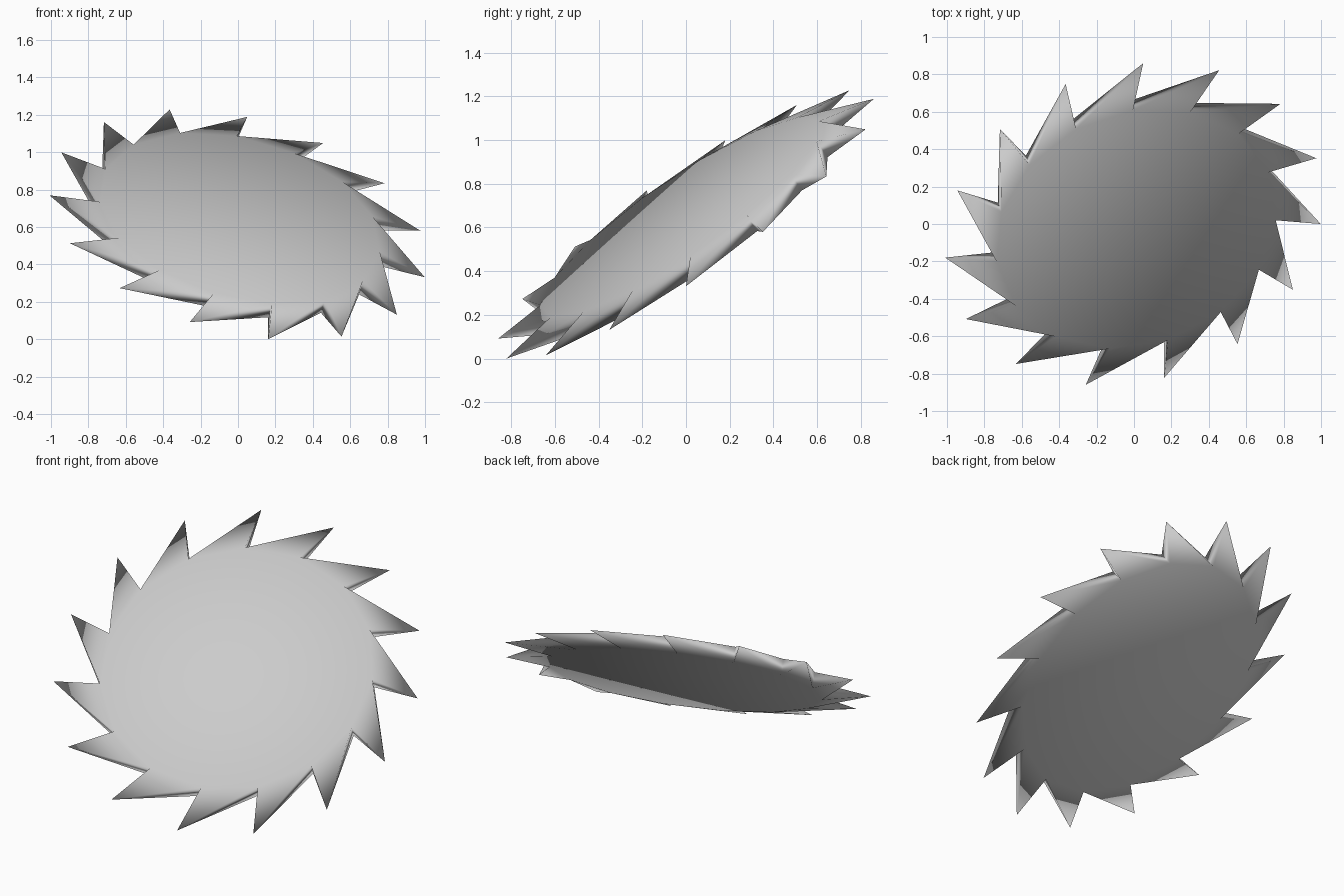
import bpy, bmesh
from math import radians, sin, cos, pi
from mathutils import Matrix, Vector

cube = bpy.data.objects.get("Cube")
if cube:
    bpy.data.objects.remove(cube)

TEETH = 15
TIP_RADIUS, ROOT_RADIUS = 1.037, 0.77
HALF_THICKNESS = 0.045
ROOT_ANGLE = radians(4)

steel = bpy.data.materials.new("steel_grey")
steel.use_nodes = True
grey = (0.6, 0.6, 0.6, 1)
steel.diffuse_color = grey
steel.node_tree.nodes["Principled BSDF"].inputs["Base Color"].default_value = grey

bm = bmesh.new()


def polar(radius, angle, height):
    return bm.verts.new((radius * cos(angle), radius * sin(angle), height))


def flat_side(height):
    """Flat disc fanned from its centre; returns its rim vertices."""
    centre = bm.verts.new((0, 0, height))
    rim = [polar(ROOT_RADIUS, ROOT_ANGLE + 2 * pi * i / TEETH, height)
           for i in range(TEETH)]
    for i in range(TEETH):
        bm.faces.new((centre, rim[i], rim[(i + 1) % TEETH]))
    return rim


front = flat_side(HALF_THICKNESS)
back = flat_side(-HALF_THICKNESS)

# Raked teeth, each tapering from the thick rim to a single overhanging point
for tooth in range(TEETH):
    tip = polar(TIP_RADIUS, 2 * pi * tooth / TEETH, 0)
    following = (tooth + 1) % TEETH
    for rim in (front, back):
        bm.faces.new((rim[tooth], tip, rim[following]))
    for root in (tooth, following):
        bm.faces.new((front[root], tip, back[root]))

bmesh.ops.recalc_face_normals(bm, faces=bm.faces)

# Tilt the blade and rest its lowest tooth on the ground
normal = Vector((0.28, -0.688, 1)).normalized()
across = Vector((1, 0, -0.28)).normalized()
upslope = normal.cross(across)
bm.transform(Matrix((across, upslope, normal)).transposed().to_4x4())
lowest = min(v.co.z for v in bm.verts)
bmesh.ops.translate(bm, verts=bm.verts, vec=(0, 0, -lowest))
for face in bm.faces:
    face.smooth = True

mesh = bpy.data.meshes.new("saw_blade")
bm.to_mesh(mesh)
bm.free()
mesh.materials.append(steel)
blade = bpy.data.objects.new("saw_blade", mesh)
bpy.context.collection.objects.link(blade)
